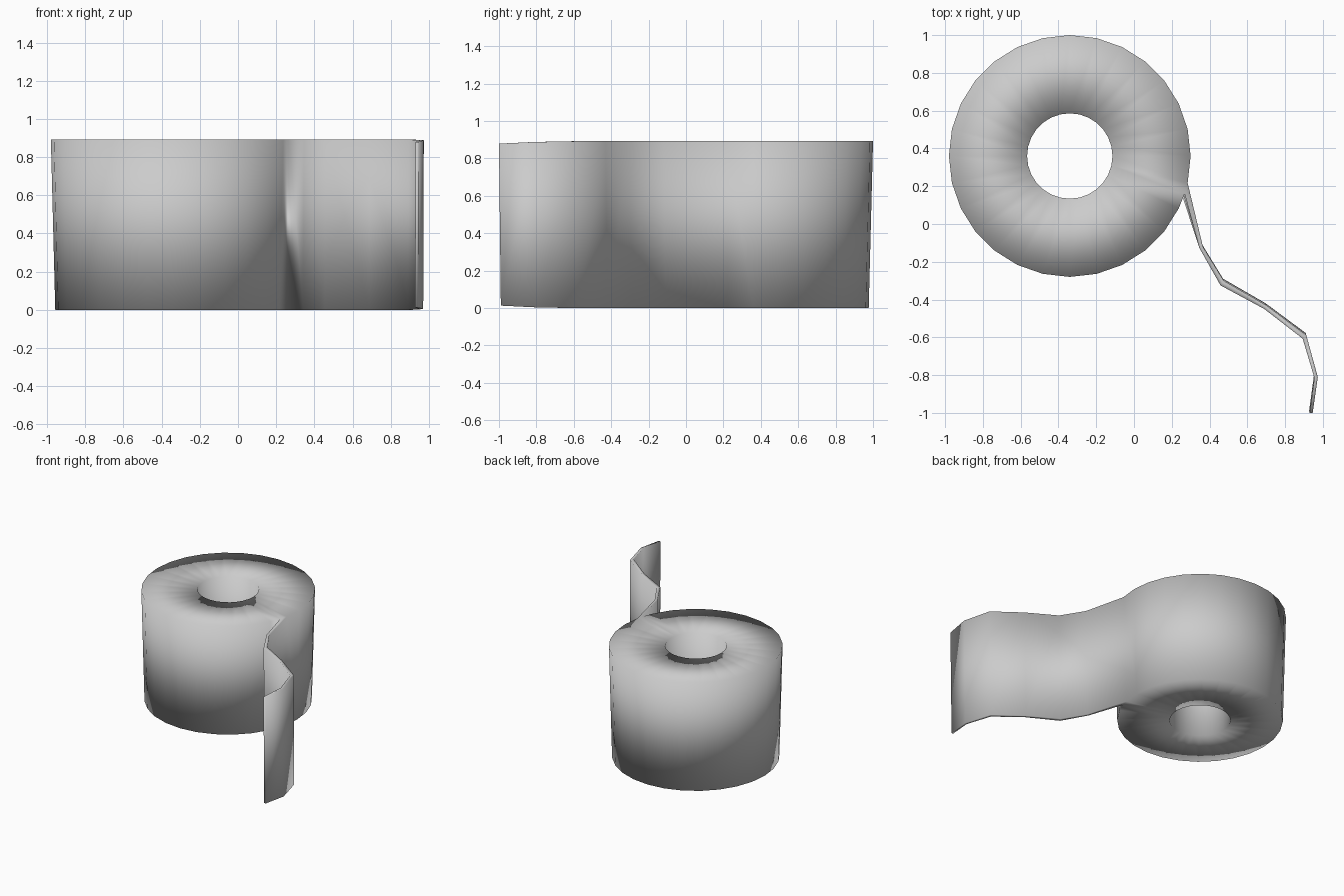
import bpy, bmesh, math

if "Cube" in bpy.data.objects:
    bpy.data.objects.remove(bpy.data.objects["Cube"])

CX, CY, SIDES = -0.34, 0.36, 28
R_TOP, R_BOTTOM, R_HOLE = 0.64, 0.617, 0.226
Z_TOP, Z_BOTTOM = 0.895, 0.003

bm = bmesh.new()


def column(x, y, bx=None, by=None, top=Z_TOP, bottom=Z_BOTTOM):
    """A pair of vertices: top and bottom of one outline point."""
    return (bm.verts.new((x, y, top)),
            bm.verts.new((x if bx is None else bx, y if by is None else by, bottom)))


def circle_column(k, rt, rb):
    a = 2 * math.pi * k / SIDES
    c, s = math.cos(a), math.sin(a)
    return column(CX + rt * c, CY + rt * s, CX + rb * c, CY + rb * s)


def wall(a, b):
    bm.faces.new((a[0], a[1], b[1], b[0]))


def caps(*cols):
    for level in (0, 1):
        bm.faces.new([c[level] for c in cols])


# Roll: outer wall, hole wall and ring-shaped ends
outer = [circle_column(k, R_TOP, R_BOTTOM) for k in range(SIDES)]
inner = [circle_column(k, R_HOLE, R_HOLE) for k in range(SIDES)]
root = column(0.268, 0.16, 0.25, 0.165)          # notch where the sheet leaves
start = SIDES - 2
for k in range(SIDES):
    n = (k + 1) % SIDES
    wall(inner[k], inner[n])
    if k == start:
        wall(outer[k], root)
        caps(outer[k], root, inner[k])
        caps(root, outer[n], inner[n], inner[k])
    else:
        wall(outer[k], outer[n])
        caps(outer[k], outer[n], inner[n], inner[k])

# Loose sheet: right and left side of the wavy strip, then end drop
strip = [((0.365, -0.12), (0.345, -0.125), 0),
         ((0.475, -0.30), (0.458, -0.325), 0),
         ((0.70, -0.43), (0.69, -0.45), 0),
         ((0.912, -0.587), (0.893, -0.607), 0),
         ((0.973, -0.81), (0.955, -0.815), 0.004),
         ((0.946, -1.0), (0.93, -1.0), 0.013)]
right, left = outer[SIDES - 1], root
for r, l, d in strip:
    nr, nl = (column(x, y, x - 0.003, y + 0.01, Z_TOP - d, Z_BOTTOM + d) for x, y in (r, l))
    wall(right, nr)
    wall(left, nl)
    caps(right, nr, nl, left)
    right, left = nr, nl
wall(right, left)

bmesh.ops.recalc_face_normals(bm, faces=bm.faces[:])
for v in bm.verts:
    v.co.z -= Z_BOTTOM
for f in bm.faces:
    f.smooth = True
mesh = bpy.data.meshes.new("paper_roll")
bm.to_mesh(mesh)
bm.free()
bpy.context.collection.objects.link(bpy.data.objects.new("paper_roll", mesh))
